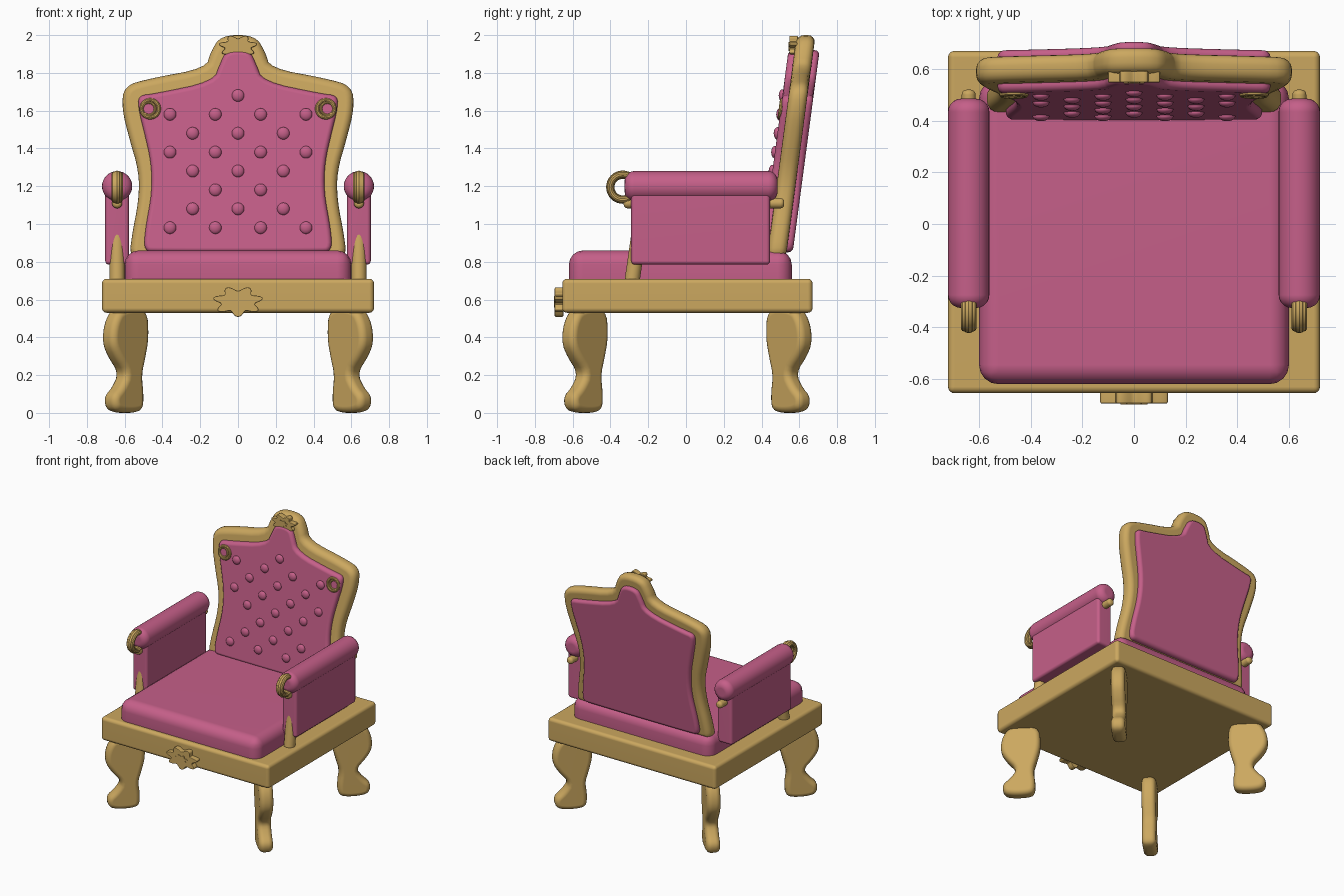
import bpy, bmesh, math
from mathutils import Matrix, Vector

if "Cube" in bpy.data.objects:
    bpy.data.objects.remove(bpy.data.objects["Cube"])


def material(name, rgb):
    m = bpy.data.materials.new(name)
    m.use_nodes = True
    m.diffuse_color = (*rgb, 1)
    m.node_tree.nodes["Principled BSDF"].inputs["Base Color"].default_value = (*rgb, 1)
    return m


GOLD = material("gold", (0.60, 0.39, 0.115))
PINK = material("rose pink", (0.56, 0.115, 0.25))
LEAN = 0.133   # backward slope of the chair back
parts = []


def finish(bm, name, mat, bevel=0.0, segments=4, matrix=None):
    """Round the hard edges, place the mesh and make the object."""
    bmesh.ops.recalc_face_normals(bm, faces=bm.faces)
    if bevel:
        hard = [e for e in bm.edges if e.calc_face_angle(0) > 0.9]
        bmesh.ops.bevel(bm, geom=hard, offset=bevel, segments=segments,
                        profile=0.5, affect='EDGES', clamp_overlap=False)
    if matrix:
        bm.transform(matrix)
    bmesh.ops.recalc_face_normals(bm, faces=bm.faces)
    mesh = bpy.data.meshes.new(name)
    bm.to_mesh(mesh)
    bm.free()
    mesh.materials.append(mat)
    ob = bpy.data.objects.new(name, mesh)
    bpy.context.collection.objects.link(ob)
    parts.append(ob)
    return ob


def box(name, lo, hi, mat, bevel):
    bm = bmesh.new()
    lo, hi = Vector(lo), Vector(hi)
    bmesh.ops.create_cube(bm, size=1, matrix=Matrix.Translation((lo + hi) / 2)
                          @ Matrix.Diagonal((*(hi - lo), 1)))
    return finish(bm, name, mat, bevel)


def rod(name, a, b, radius, mat, bevel):
    a, b = Vector(a), Vector(b)
    bm = bmesh.new()
    bmesh.ops.create_cone(bm, cap_ends=True, segments=32, radius1=radius,
                          radius2=radius, depth=(b - a).length)
    turn = (b - a).to_track_quat('Z', 'Y').to_matrix().to_4x4()
    return finish(bm, name, mat, bevel, 5, Matrix.Translation((a + b) / 2) @ turn)


def smooth_loop(points, rounds=2):
    """Corner cutting on a closed outline."""
    for _ in range(rounds):
        cut = []
        for i, p in enumerate(points):
            p, q = Vector(p), Vector(points[(i + 1) % len(points)])
            cut += [p.lerp(q, 0.25), p.lerp(q, 0.75)]
        points = cut
    return points


def plate(name, outline, thick, mat, bevel, matrix=None, segments=4):
    """Extrude an x-z outline along y, centred on y = 0."""
    bm = bmesh.new()
    face = bm.faces.new([bm.verts.new((p[0], -thick / 2, p[1])) for p in outline])
    new = bmesh.ops.extrude_face_region(bm, geom=[face])["geom"]
    bmesh.ops.translate(bm, vec=(0, thick, 0),
                        verts=[v for v in new if isinstance(v, bmesh.types.BMVert)])
    return finish(bm, name, mat, bevel, segments, matrix)


def torus(name, centre, major, minor, mat, axis, count=32, sides=10):
    bm = bmesh.new()
    rings = []
    for i in range(count):
        spin = Matrix.Rotation(math.tau * i / count, 4, 'Z')
        rings.append([bm.verts.new(spin @ Vector((
            major + minor * math.cos(math.tau * j / sides), 0,
            minor * math.sin(math.tau * j / sides)))) for j in range(sides)])
    for i in range(count):
        a, b = rings[i], rings[(i + 1) % count]
        for j in range(sides):
            k = (j + 1) % sides
            bm.faces.new((a[j], b[j], b[k], a[k]))
    turn = Vector(axis).to_track_quat('Z', 'Y').to_matrix().to_4x4()
    return finish(bm, name, mat, matrix=Matrix.Translation(centre) @ turn)


def mirrored(half):
    return half + [(-x, z) for x, z in reversed(half)]


# Seat base and cushion
box("seat_base", (-0.72, -0.655, 0.53), (0.72, 0.67, 0.71), GOLD, 0.025)
box("seat_cushion", (-0.6, -0.62, 0.62), (0.6, 0.56, 0.86), PINK, 0.075)

# Flat curved legs set on the diagonals
leg = smooth_loop([(0.07, 0.56), (0.13, 0.48), (0.145, 0.37), (0.10, 0.29),
                   (0.025, 0.21), (0.07, 0.14), (0.13, 0.09), (0.12, 0.02),
                   (0.06, 0), (-0.05, 0), (-0.10, 0.02), (-0.105, 0.10),
                   (-0.09, 0.2), (-0.115, 0.28), (-0.145, 0.4), (-0.13, 0.56)])
for side, sx in (("left", 1), ("right", -1)):
    for end, y in (("front", -0.535), ("back", 0.545)):
        angle = math.atan2(math.copysign(1, y), sx)
        plate(f"{end}_{side}_leg", leg, 0.1, GOLD, 0.035,
              Matrix.Translation((sx * 0.595, y, 0)) @ Matrix.Rotation(angle, 4, 'Z'))

# Leaning back: gold frame with an upholstered panel through it
lean = Matrix.Identity(4)
lean[1][2] = LEAN
lean[1][3] = 0.484 - LEAN * 0.86
frame = mirrored([(0.5, 0.82), (0.575, 0.83), (0.56, 0.95), (0.525, 1.13),
                  (0.525, 1.28), (0.575, 1.45), (0.615, 1.61), (0.605, 1.73),
                  (0.47, 1.77), (0.17, 1.825), (0.145, 1.91), (0.09, 2.0)])
plate("back_frame", smooth_loop(frame), 0.10, GOLD, 0.04, lean)
panel = mirrored([(0.42, 0.85), (0.5, 0.855), (0.49, 0.98), (0.455, 1.17),
                  (0.46, 1.33), (0.5, 1.5), (0.525, 1.6), (0.53, 1.68),
                  (0.44, 1.69), (0.13, 1.755), (0.095, 1.85), (0.06, 1.92)])
plate("back_panel", smooth_loop(panel), 0.165, PINK, 0.025, lean)


def panel_front(z):
    return 0.484 + LEAN * (z - 0.86) - 0.0825


# Tufting buttons
wide, middle, narrow = (-0.36, -0.12, 0.12, 0.36), (-0.24, 0, 0.24), (-0.12, 0.12)
rows = (wide, middle, narrow, middle, wide, middle, wide, (0,))
for r, row in enumerate(rows):
    z = 0.98 + 0.1 * r
    for x in row:
        bm = bmesh.new()
        bmesh.ops.create_uvsphere(bm, u_segments=16, v_segments=10, radius=0.033)
        finish(bm, "tuft_button", PINK, matrix=Matrix.Translation((x, panel_front(z), z))
               @ Matrix.Diagonal((1, 0.6, 1, 1)))


# Flower ornaments on the crest and on the seat front
def flower(name, centre, width, height, thick):
    loop = []
    for i in range(84):
        a = math.tau * i / 84
        r = 0.84 + 0.16 * math.cos(7 * (a + math.pi / 2))
        loop.append((r * width * math.cos(a), r * height * math.sin(a)))
    plate(name, loop, thick, GOLD, 0.006, Matrix.Translation(centre), 2)
    disc = [(p[0] * 0.4, p[1] * 0.4) for p in loop]
    plate(name + "_centre", disc, thick + 0.008, GOLD, 0, Matrix.Translation(centre))


flower("crest_flower", (0, 0.57, 1.94), 0.105, 0.062, 0.045)
flower("seat_flower", (0, -0.672, 0.59), 0.135, 0.082, 0.046)

# Arms
for side, s in (("left", 1), ("right", -1)):
    x = 0.64 * s
    box(side + "_arm_side", (x - 0.063, -0.29, 0.785), (x + 0.063, 0.445, 1.2), PINK, 0.02)
    rod(side + "_arm_pad", (x, -0.325, 1.2), (x, 0.485, 1.2), 0.08, PINK, 0.05)
    rod(side + "_arm_rail", (x, -0.33, 1.11), (x, 0.52, 1.11), 0.027, GOLD, 0.02)
    rod(side + "_arm_post", (x, -0.285, 0.7), (x, -0.22, 1.15), 0.04, GOLD, 0.01)
    for k in (-1, 0, 1):
        torus(side + "_arm_scroll", (x + 0.015 * k, -0.335, 1.195),
              0.066, 0.022 if k == 0 else 0.016, GOLD, (1, 0, 0))
    # Small double ring at the upper corner of the back
    cx, cz = 0.465 * s, 1.61
    torus(side + "_back_ring", (cx, panel_front(cz), cz), 0.046, 0.011, GOLD, (0, -1, LEAN))
    torus(side + "_back_inner_ring", (cx + 0.008 * s, panel_front(cz), cz),
          0.034, 0.007, GOLD, (0, -1, LEAN))

# Smooth shading, keeping flat faces flat
bpy.ops.object.select_all(action='DESELECT')
for ob in parts:
    ob.select_set(True)
bpy.context.view_layer.objects.active = parts[0]
bpy.ops.object.shade_smooth_by_angle(angle=math.radians(35))
for ob in parts:
    ob.modifiers.new("weighted normals", 'WEIGHTED_NORMAL').keep_sharp = True
